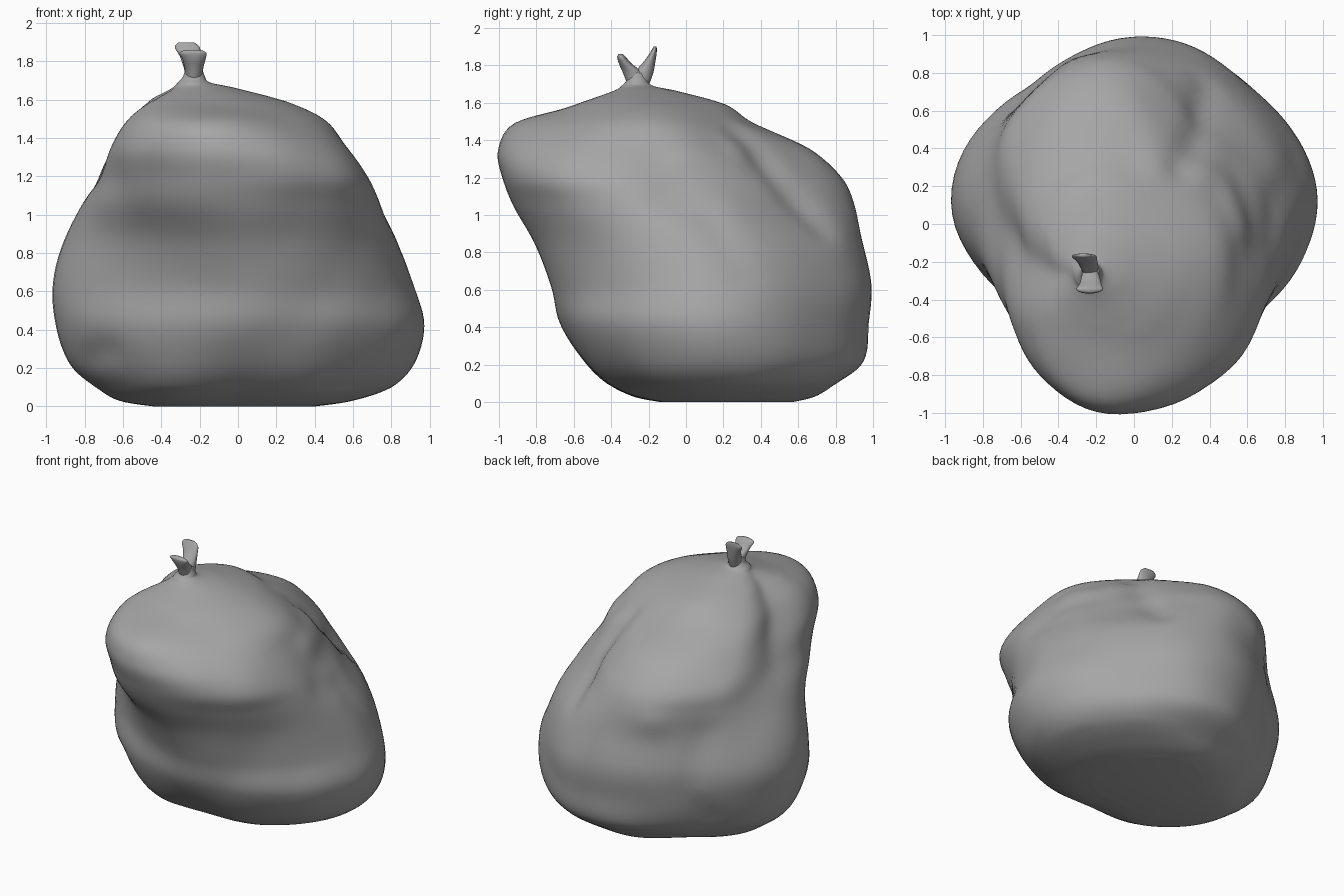
import bpy, bmesh, math
from mathutils import Vector, noise

if "Cube" in bpy.data.objects:
    bpy.data.objects.remove(bpy.data.objects["Cube"])

grey = bpy.data.materials.new("bag grey")
grey.diffuse_color = (0.38, 0.38, 0.38, 1)
grey.use_nodes = True
grey.node_tree.nodes["Principled BSDF"].inputs["Base Color"].default_value = grey.diffuse_color


def spline(a, b, c, d, t):
    """Catmull-Rom value between b and c."""
    return 0.5 * (2*b + (c-a)*t + (2*a-5*b+4*c-d)*t*t + (3*b-a-3*c+d)*t**3)


def loft(name, rings):
    """Skin a list of closed rings and cap both ends."""
    bm = bmesh.new()
    rows = [[bm.verts.new(p) for p in ring] for ring in rings]
    n = len(rows[0])
    for lo, hi in zip(rows, rows[1:]):
        for i in range(n):
            j = (i + 1) % n
            bm.faces.new((lo[i], lo[j], hi[j], hi[i]))
    bm.faces.new(rows[0][::-1])
    bm.faces.new(rows[-1])
    bmesh.ops.recalc_face_normals(bm, faces=bm.faces)
    for f in bm.faces:
        f.smooth = True
    me = bpy.data.meshes.new(name)
    bm.to_mesh(me)
    bm.free()
    me.materials.append(grey)
    ob = bpy.data.objects.new(name, me)
    bpy.context.collection.objects.link(ob)
    return ob


def smooth_rows(rows, steps):
    out = []
    for k in range(len(rows) - 1):
        q = [rows[max(0, min(len(rows) - 1, k + o))] for o in (-1, 0, 1, 2)]
        for s in range(steps):
            out.append([spline(*v, s / steps) for v in zip(*q)])
    return out + [list(rows[-1])]


# Bag body: height, centre x, centre y, then radii E NE N NW W SW S SE
levels = [
    (0.00, 0, .17, .40, .38, .40, .34, .44, .38, .30, .36),
    (0.03, 0, .15, .60, .54, .54, .48, .62, .54, .42, .52),
    (0.10, .02, .15, .78, .71, .65, .62, .76, .68, .57, .67),
    (0.22, .06, .14, .86, .80, .81, .76, .93, .79, .69, .76),
    (0.42, .10, .12, .87, .80, .86, .87, 1.05, .87, .79, .81),
    (0.62, .10, .12, .82, .77, .87, .90, 1.07, .86, .84, .80),
    (0.85, .04, .10, .79, .73, .84, .85, .95, .84, .91, .85),
    (1.05, -.08, .05, .81, .70, .85, .78, .74, .79, .97, .95),
    (1.20, -.15, 0, .77, .69, .83, .72, .56, .71, .97, 1.00),
    (1.35, -.20, -.10, .75, .66, .76, .59, .42, .62, .89, .90),
    (1.49, -.20, -.20, .66, .56, .56, .48, .34, .50, .71, .66),
    (1.59, -.21, -.25, .46, .43, .46, .35, .22, .31, .34, .40),
    (1.66, -.23, -.26, .22, .24, .22, .15, .11, .12, .13, .17),
]
# Gathered throat closing up to the tie
levels += [(z, -.23, -.26) + (r,) * 8 for z, r in ((1.69, .085), (1.72, .058), (1.76, .045))]
SIDES = 96
rings = []
for row in smooth_rows(levels, 6):
    z, cx, cy, r = row[0], row[1], row[2], row[3:]
    ring = []
    for i in range(SIDES):
        f = i * 8 / SIDES
        k = int(f)
        rad = spline(*(r[(k + o) % 8] for o in (-1, 0, 1, 2)), f - k)
        a = i * math.tau / SIDES
        ring.append(Vector((cx + rad*math.cos(a), cy + rad*math.sin(a), max(z, 0))))
    rings.append(ring)
bag = loft("bag_body", rings)

# Folds: path, width, height along the surface normal (negative is a crease)
folds = [
    ([(.68, -.1, 1.05), (.72, .1, 1.0), (.78, .28, .65)], .10, -.025),
    ([(.25, .3, 1.4), (.36, .5, 1.2), (.4, .75, .95)], .09, -.03),
    ([(.3, .3, 1.38), (.48, .25, 1.3), (.55, 0, 1.3)], .10, .02),
    ([(-.3, .8, 1.0), (-.05, .6, 1.25), (.1, .3, 1.4)], .10, .02),
    ([(-.7, -.35, .28), (-.85, -.2, .2)], .08, -.02),
    ([(-.6, .65, .9), (-.5, .72, .5), (-.6, .6, .3)], .10, -.015),
]


def path_distance(p, path):
    best = 9
    for a, b in zip(path, path[1:]):
        a, d = Vector(a), Vector(b) - Vector(a)
        t = max(0, min(1, (p - a).dot(d) / d.length_squared))
        best = min(best, (p - a - d * t).length)
    return best


normals = [v.normal.copy() for v in bag.data.vertices]
for v, nrm in zip(bag.data.vertices, normals):
    p = v.co.copy()
    push = 0
    if 0.1 < p.z < 1.6:
        push = 0.008 * noise.noise(p * 3.2)
    for path, width, height in folds:
        push += height * math.exp(-(path_distance(p, path) / width) ** 2)
    v.co = p + nrm * push


# The two flared ears above the tie: centre x, y, z and half widths x, y
def tube(name, rows):
    loft(name, [[Vector((x + rx * math.cos(i * math.tau / 20),
                         y + ry * math.sin(i * math.tau / 20), z))
                 for i in range(20)] for x, y, z, rx, ry in smooth_rows(rows, 4)])


tube("front_ear", [(-.23, -.26, 1.69, .04, .05), (-.23, -.285, 1.76, .048, .052),
                   (-.23, -.325, 1.81, .06, .034), (-.235, -.345, 1.845, .07, .023),
                   (-.235, -.348, 1.86, .04, .012)])
tube("back_ear", [(-.23, -.25, 1.69, .04, .05), (-.235, -.225, 1.76, .046, .05),
                  (-.25, -.19, 1.83, .055, .028), (-.265, -.172, 1.875, .065, .016),
                  (-.27, -.165, 1.90, .04, .008)])
